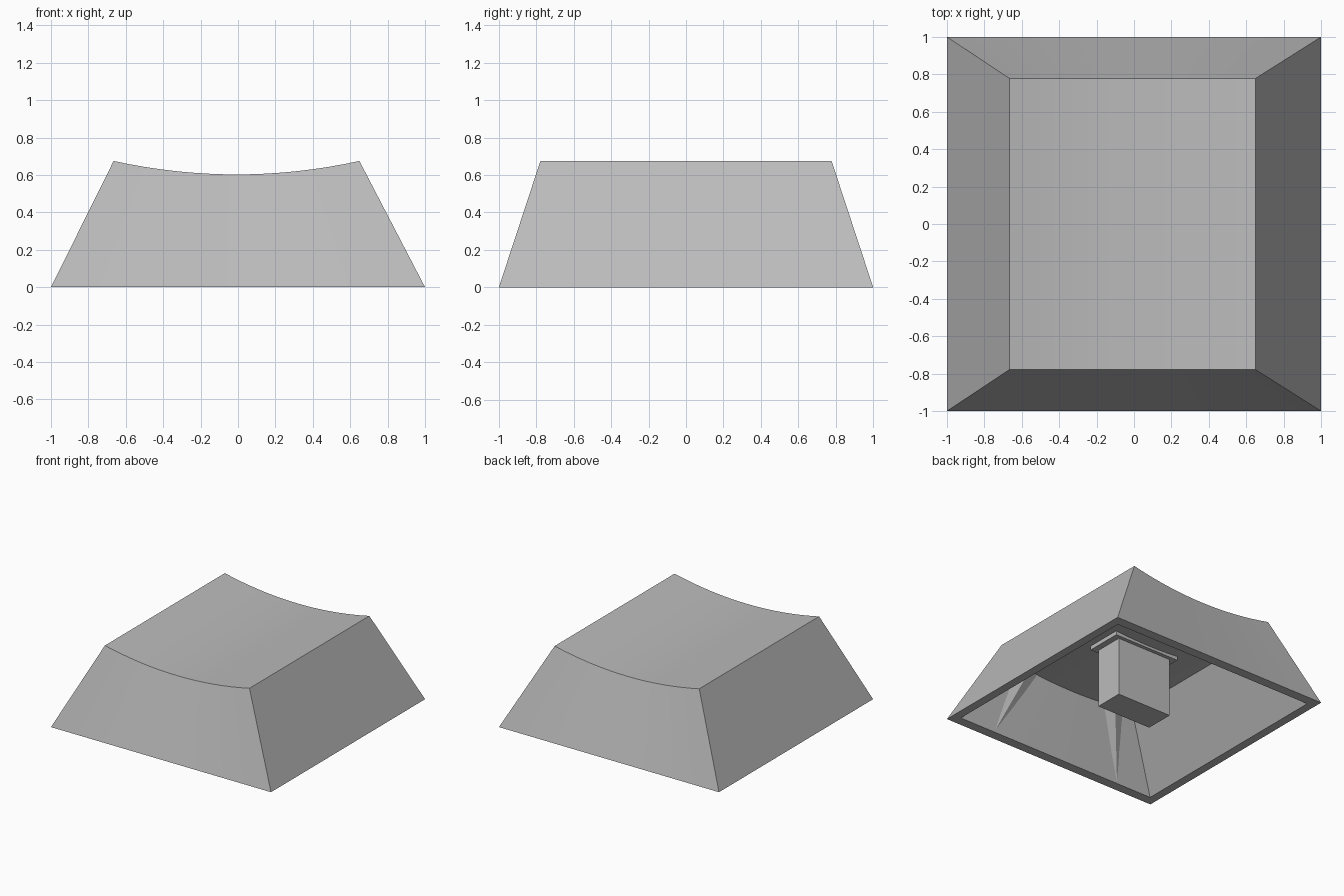
import bpy, bmesh

cube = bpy.data.objects.get("Cube")
if cube:
    bpy.data.objects.remove(cube, do_unlink=True)

grey = bpy.data.materials.new("light grey plastic")
grey.use_nodes = True
colour = (0.5, 0.5, 0.5, 1)
grey.diffuse_color = colour
grey.node_tree.nodes["Principled BSDF"].inputs["Base Color"].default_value = colour

SEGS = 16


def finish(bm, name, smooth=True):
    bmesh.ops.recalc_face_normals(bm, faces=bm.faces[:])
    mesh = bpy.data.meshes.new(name)
    bm.to_mesh(mesh)
    bm.free()
    mesh.materials.append(grey)
    obj = bpy.data.objects.new(name, mesh)
    bpy.context.collection.objects.link(obj)
    if smooth:
        bpy.ops.object.select_all(action="DESELECT")
        bpy.context.view_layer.objects.active = obj
        obj.select_set(True)
        bpy.ops.object.shade_smooth_by_angle(angle=0.35)
    return obj


def loop(bm, half_x, half_y, shift=0, low=0, sag=0):
    """Rectangular loop, front edge then back edge, dished along x."""
    rows = []
    for y in (-half_y, half_y):
        row = []
        for i in range(SEGS + 1):
            t = 2 * i / SEGS - 1
            row.append(bm.verts.new((shift + t * half_x, y, low + sag * t * t)))
        rows.append(row)
    return rows


def bridge(bm, a, b):
    """Join two loops with four walls."""
    for ra, rb in zip(a, b):
        for i in range(SEGS):
            bm.faces.new((ra[i], ra[i + 1], rb[i + 1], rb[i]))
    for e in (0, -1):
        bm.faces.new((a[0][e], a[1][e], b[1][e], b[0][e]))


def lid(bm, rows):
    for i in range(SEGS):
        bm.faces.new((rows[0][i], rows[0][i + 1], rows[1][i + 1], rows[1][i]))


# Hollow tapered cap with a dished top
bm = bmesh.new()
outer_base = loop(bm, 1, 1)
outer_top = loop(bm, 0.657, 0.778, -0.008, 0.603, 0.072)
inner_base = loop(bm, 0.93, 0.92)
inner_top = loop(bm, 0.6, 0.745, -0.008, 0.505, 0.05)
bridge(bm, outer_base, outer_top)
bridge(bm, inner_base, inner_top)
bridge(bm, outer_base, inner_base)
lid(bm, outer_top)
lid(bm, inner_top)
finish(bm, "cap_shell")


def box(name, half_x, half_y, z0, z1):
    bm = bmesh.new()
    bmesh.ops.create_cube(bm, size=1)
    for v in bm.verts:
        v.co = (v.co.x * 2 * half_x, v.co.y * 2 * half_y, z1 if v.co.z > 0 else z0)
    finish(bm, name, smooth=False)


# Mounting stem and its flange under the top
box("stem", 0.25, 0.12, 0, 0.55)
box("stem_flange", 0.3, 0.15, 0.485, 0.56)


# Slim tapered gussets on the inside of the front and back walls
def gusset(name, side, foot_x, top_x, width):
    bm = bmesh.new()
    foot = bm.verts.new((foot_x, side * 0.915, 0.01))
    a = bm.verts.new((top_x, side * 0.75, 0.515))
    b = bm.verts.new((top_x + width, side * 0.75, 0.525))
    c = bm.verts.new((top_x + width / 2, side * 0.72, 0.515))
    for tri in ((foot, a, c), (foot, c, b), (foot, b, a), (a, b, c)):
        bm.faces.new(tri)
    finish(bm, name, smooth=False)


for side, label in ((-1, "front"), (1, "back")):
    for hand, word in ((1, "left"), (-1, "right")):
        gusset(f"{label}_{word}_gusset", side, hand * 0.6, hand * 0.32, hand * 0.2)
